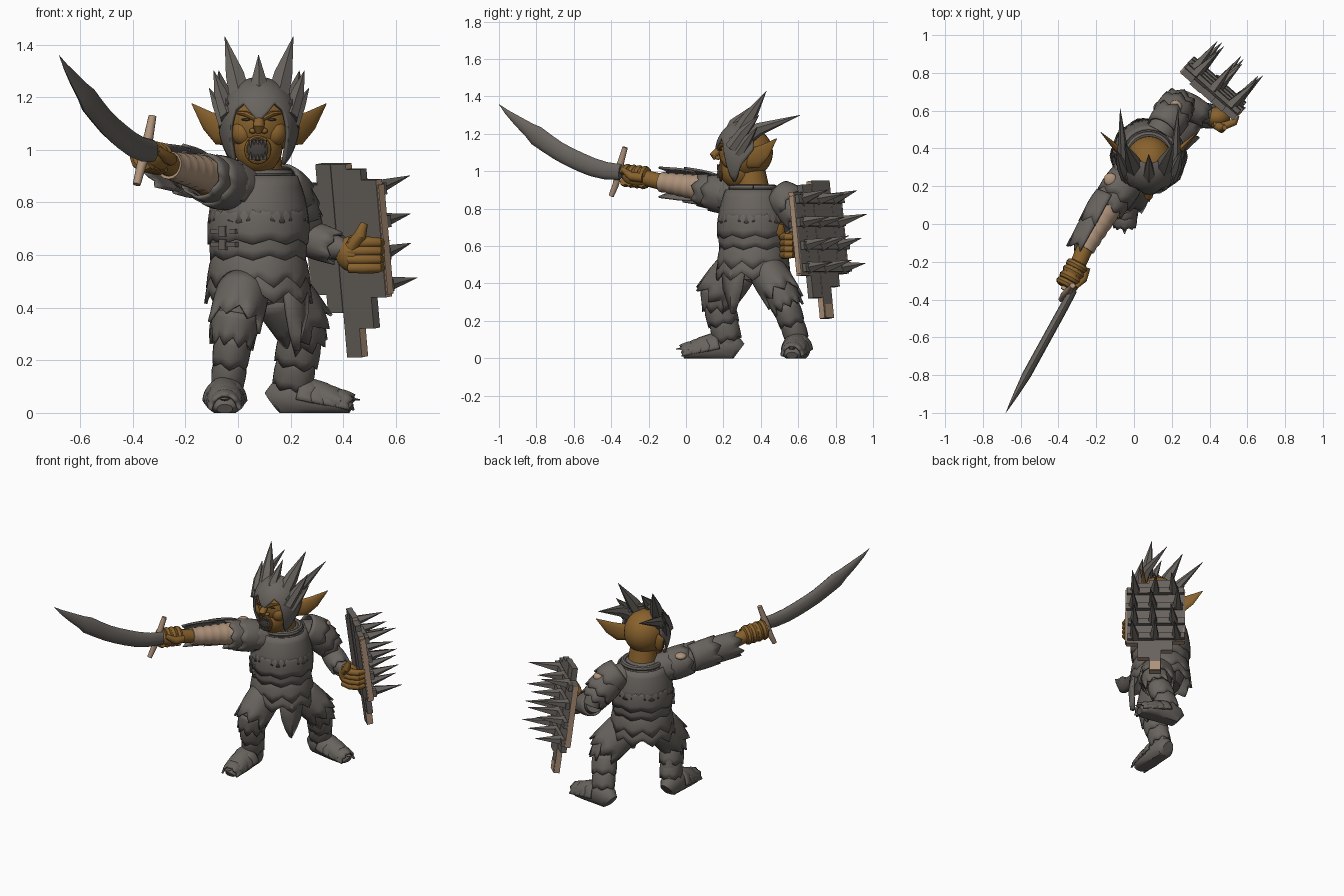
import bpy, bmesh, math, random
from mathutils import Vector as V, Matrix

if "Cube" in bpy.data.objects:
    bpy.data.objects.remove(bpy.data.objects["Cube"])

random.seed(4)
X, Y, Z = V((1, 0, 0)), V((0, 1, 0)), V((0, 0, 1))
F, L = V((.8, -.6, 0)), V((.6, .8, 0))      # torso facing and its left


def material(name, rgb):
    m = bpy.data.materials.new(name)
    m.diffuse_color = (*rgb, 1)
    m.use_nodes = True
    m.node_tree.nodes["Principled BSDF"].inputs["Base Color"].default_value = m.diffuse_color
    return m


METAL = material("dark metal", (.14, .126, .113))
SKIN = material("brown skin", (.25, .122, .026))
TAN = material("tan leather", (.43, .295, .2))
DARK = material("dark mouth", (.06, .05, .045))


def finish(name, bm, mat):
    bmesh.ops.recalc_face_normals(bm, faces=bm.faces)
    me = bpy.data.meshes.new(name)
    bm.to_mesh(me)
    bm.free()
    me.materials.append(mat)
    ob = bpy.data.objects.new(name, me)
    bpy.context.collection.objects.link(ob)
    return ob


def solidify(ob, t):
    m = ob.modifiers.new("thickness", 'SOLIDIFY')
    m.thickness, m.offset = t, 0


def loft(name, pts, rad, mat, seg=16, ref=Z, floor=False):
    """Tube through pts; each radius is a number or (along ref, across)."""
    bm, P, rings = bmesh.new(), [V(p) for p in pts], []
    for i, p in enumerate(P):
        t = (P[min(i + 1, len(P) - 1)] - P[max(i - 1, 0)]).normalized()
        a = (ref - t * ref.dot(t)).normalized()
        b = t.cross(a)
        ra, rb = rad[i] if isinstance(rad[i], tuple) else (rad[i], rad[i])
        ring = []
        for j in range(seg):
            w = math.tau * j / seg
            q = p + a * ra * math.cos(w) + b * rb * math.sin(w)
            if floor:
                q.z = max(q.z, 0)
            ring.append(bm.verts.new(q))
        rings.append(ring)
    for r, s in zip(rings, rings[1:]):
        for j in range(seg):
            k = (j + 1) % seg
            bm.faces.new((r[j], r[k], s[k], s[j]))
    bm.faces.new(rings[0][::-1])
    bm.faces.new(rings[-1])
    return finish(name, bm, mat)


def sleeve(name, p0, p1, r0, r1, teeth=9, jag=.03, ref=X, half=180, side=1.0):
    """Armour shell round the axis p0-p1 with a jagged lower edge; side squashes it across ref."""
    bm, p0, p1 = bmesh.new(), V(p0), V(p1)
    t = (p1 - p0).normalized()
    a = (ref - t * ref.dot(t)).normalized()
    b, n, full = t.cross(a) * side, teeth * 4, half == 180
    rows = []
    for k in range(5):
        s, row = k / 4, []
        for j in range(n if full else n + 1):
            w = math.radians(half) * (2 * j / n - 1)
            ext = jag * abs((j % 4) / 2 - 1) * (0, 0, .1, .4, 1)[k]
            r = r0 + (r1 - r0) * s + .007 * math.sin(math.pi * s) + .2 * ext
            row.append(bm.verts.new(p0.lerp(p1, s) + t * ext + (a * math.cos(w) + b * math.sin(w)) * r))
        rows.append(row)
    for r, s in zip(rows, rows[1:]):
        for j in range(n):
            k = (j + 1) % len(r)
            bm.faces.new((r[j], r[k], s[k], s[j]))
    solidify(finish(name, bm, METAL), .012)


def ball(name, c, r, mat, rot=None):
    bm = bmesh.new()
    bmesh.ops.create_uvsphere(bm, u_segments=28, v_segments=18, radius=1,
                              matrix=Matrix.LocRotScale(V(c), rot, V(r)))
    return finish(name, bm, mat)


def box(name, M, c, size, mat):
    bm = bmesh.new()
    bmesh.ops.create_cube(bm, size=1, matrix=M @ Matrix.LocRotScale(V(c), None, V(size)))
    return finish(name, bm, mat)


def arc(c, e1, e2, r, a0, a1, n):
    ws = [math.radians(a0 + (a1 - a0) * i / n) for i in range(n + 1)]
    return [c + (e1 * math.cos(w) + e2 * math.sin(w)) * r for w in ws]


# --- Torso and layered armour
T = V((.078, .36, 0))
zr = [(.42, .125), (.5, .155), (.58, .158), (.66, .17), (.76, .178), (.84, .17), (.89, .143), (.93, .085)]
loft("torso", [T + Z * z for z, r in zr], [r for z, r in zr], METAL, 32, F)
for i, (z0, z1, r0, r1, n) in enumerate([(.9, .74, .143, .185, 7), (.78, .66, .178, .184, 9), (.7, .6, .172, .174, 9)]):
    sleeve(f"torso_plate_{i}", T + Z * z0, T + Z * z1, r0, r1, n, .02, F)
for i, (z0, z1, r0, r1) in enumerate([(.61, .52, .163, .185), (.55, .46, .165, .192)]):
    sleeve(f"waist_skirt_{i}", T + Z * z0, T + Z * z1, r0, r1, 10, .045, F)
loft("collar", arc(T + Z * .91, X, Y, .115, 0, 360, 28), [.018] * 29, METAL, 8)
for z in (.64, .69):                          # side straps with buckles
    d = V((-.7, -.714, 0))
    M = Matrix.Translation(T + Z * z + d * .187) @ d.to_track_quat('X', 'Z').to_matrix().to_4x4()
    box("side_strap", M, (-.002, 0, 0), (.02, .13, .018), METAL)
    box("strap_buckle", M, (.006, 0, 0), (.015, .035, .04), METAL)
# front cloth
bm = bmesh.new()
C = T + F * .175
rows = [[bm.verts.new(C + L * (w * s) + F * (.02 * (1 - abs(s)) + o) + Z * z) for s in (-1, 0, 1)]
        for z, w, o in ((.56, .06, -.05), (.46, .075, 0), (.37, .062, .005), (.3, .036, 0), (.24, .006, -.005))]
for r, s in zip(rows, rows[1:]):
    for j in (0, 1):
        bm.faces.new((r[j], r[j + 1], s[j + 1], s[j]))
solidify(finish("front_cloth", bm, METAL), .016)

# --- Legs: hip, thigh, knee, shin, ankle
legs = {"right": [(.03, .3, .5), (.0, .2, .41), (-.012, .165, .33), (-.035, .215, .2), (-.045, .23, .07)],
        "left": [(.13, .41, .5), (.2, .47, .41), (.245, .52, .33), (.225, .57, .2), (.2, .605, .07)]}
feet = {"right": ((-.05, .282, 0), (0, -1, 0)), "left": ((.132, .612, 0), (.98, -.15, 0))}
for side, p in legs.items():
    p = [V(q) for q in p]
    heel, d = V(feet[side][0]), V(feet[side][1]).normalized()
    loft(side + "_leg", p, [(.11, .095), (.1, .088), (.078, .068), (.066, .055), (.058, .052)], METAL, 20, d)
    sleeve(side + "_thigh_plate", p[0].lerp(p[1], .3), p[1].lerp(p[2], .75), .107, .104, 7, .055, d, 180, .86)
    sleeve(side + "_knee_plate", p[1].lerp(p[2], .4), p[2].lerp(p[3], .35), .098, .088, 5, .035, d, 100, .84)
    for k in range(2):
        a, b = p[2].lerp(p[4], .12 + .36 * k), p[2].lerp(p[4], .5 + .34 * k)
        sleeve(f"{side}_shin_plate_{k}", a, b, .07 - .006 * k, .074 - .008 * k, 6, .02, d, 180, .84)
    prof = [(0, .05, .038), (.02, .07, .058), (.1, .085, .062), (.2, .065, .07), (.265, .045, .066), (.3, .02, .03)]
    loft(side + "_boot", [heel + d * s + Z * h * .75 for s, h, w in prof], [(h, w) for s, h, w in prof],
         METAL, 20, Z, True)
    for k in range(4):
        s, r = .1 + .045 * k, .088 - .007 * k
        sleeve(f"{side}_toe_plate_{k}", heel + d * s + Z * (.043 - .008 * k),
               heel + d * (s + .055) + Z * (.032 - .008 * k), r, r - .009, 4, .014, Z, 85, .88)
    loft(side + "_toe_spike", [heel + d * .22 + Z * .06, heel + d * .335 + Z * .05], [(.02, .05), .002], METAL, 8)

# --- Sword arm
loft("sword_arm", [(.03, .32, .83), (-.08, .19, .875), (-.16, .05, .91), (-.265, -.14, .945), (-.3, -.22, .965)],
     [.085, .075, .056, .044, .042], SKIN)
n = 17
loft("arm_wrap", [V((-.115, .12, .905)).lerp(V((-.262, -.13, .942)), i / n) for i in range(n + 1)],
     [.07 - .02 * i / n + (.004 if i % 3 else 0) for i in range(n + 1)], TAN)
OUT = V((-.86, .48, .15))
for i, (p, q, r0, r1) in enumerate([((-.12, .14, .9), (-.19, .01, .92), .085, .086),
                                    ((-.18, .03, .92), (-.265, -.12, .935), .08, .074)]):
    sleeve(f"forearm_guard_{i}", p, q, r0, r1, 3, .04, OUT, 78)
for i, (p, q, r) in enumerate([((.03, .32, .85), (-.05, .22, .87), .088), ((-.03, .25, .865), (-.1, .15, .885), .09),
                               ((-.08, .185, .88), (-.135, .09, .9), .08)]):
    sleeve(f"sword_shoulder_plate_{i}", p, q, r, r, 7, .025, Z, 180 if i else 130)
ball("sword_shoulder_emblem", (-.125, .235, .95), (.035, .035, .02), TAN)
# fist round the grip
A = V((-.48, -.88, .1)).normalized()
e1 = (Z - A * Z.dot(A)).normalized()
e2 = A.cross(e1)
C = V((-.295, -.21, .965))
ball("sword_palm", C + A * .055, (.055, .057, .09), SKIN, A.to_track_quat('Z', 'Y'))
for i in range(4):
    loft("sword_finger", arc(C + A * (.015 + .036 * i), e1, e2, .042, -80, 220, 10), [.022] * 11, SKIN, 8, A)
loft("sword_thumb", [C + e2 * -.045, C + A * .06 + e2 * -.06, C + A * .12 + e1 * .03 + e2 * -.045], [.026, .024, .014], SKIN, 10)
loft("sword_grip", [C, C + A * .16], [.02, .02], TAN, 10)
loft("sword_guard", [(-.385, -.4, .868), (-.37, -.375, .93), (-.35, -.36, 1), (-.338, -.345, 1.06), (-.325, -.325, 1.128)],
     [.015, .018, .022, .018, .015], TAN, 10, X)
blade = [(-.35, .995, .042), (-.43, 1.003, .047), (-.5, 1.022, .05), (-.56, 1.047, .051), (-.62, 1.075, .051), (-.68, 1.107, .051),
         (-.74, 1.147, .052), (-.8, 1.19, .054), (-.84, 1.222, .04), (-.9, 1.268, .028), (-.96, 1.318, .013), (-1, 1.358, .001)]
loft("sword_blade", [(-.327 + (y + .36) * .55, y, z) for y, z, h in blade],
     [(h, min(.024, h * .5)) for y, z, h in blade], METAL, 12)

# --- Shield arm
loft("shield_upper_arm", [(.14, .48, .84), (.19, .56, .83), (.23, .63, .75), (.245, .66, .68)], [.08, .08, .064, .055], METAL)
loft("shield_forearm", [(.23, .655, .69), (.28, .625, .66), (.36, .585, .63), (.42, .56, .62)], [.055, .058, .05, .036], METAL)
sleeve("shield_bracer", (.25, .645, .67), (.365, .58, .63), .06, .055, 6, .02, Z)
for i, (p, q, r) in enumerate([((.15, .5, .87), (.2, .57, .82), .083), ((.18, .55, .83), (.22, .615, .76), .083),
                               ((.205, .585, .78), (.24, .64, .72), .072)]):
    sleeve(f"shield_shoulder_plate_{i}", p, q, r, r + .005, 7, .025, X)
ball("shield_shoulder_emblem", (.22, .62, .865), (.035, .035, .03), TAN)
ball("shield_palm", (.44, .565, .605), (.07, .055, .07), SKIN)
for i in range(4):
    z = .648 - .032 * i
    loft("shield_finger", [(.42, .53, z), (.48, .52, z), (.53, .54, z), (.545, .575, z)], [.02, .022, .021, .015], SKIN, 10)
loft("shield_thumb", [(.43, .53, .63), (.465, .505, .675), (.48, .51, .72)], [.026, .024, .014], SKIN, 10, X)

# --- Shield: planks, crossbars, spikes in a tilted frame
u = V((.75, -.66, 0)).normalized()
w = (Z - V((.66, .75, 0)) * .13).normalized()
nrm = w.cross(u) if w.cross(u).y > 0 else u.cross(w)
M = Matrix((u, w, nrm)).transposed().to_4x4()
M.translation = V((.418, .712, .65))
for i, (lo, hi) in enumerate([(-.2, .22), (-.27, .3), (-.44, .3), (-.33, .28), (-.21, .24)]):
    ob = box(f"shield_plank_{i}", M, (-.15 + .075 * i, (lo + hi) / 2, random.uniform(-.005, .005)),
             (.075, hi - lo, .036), METAL)
    ob.data.materials.append(TAN)
    for f in ob.data.polygons:                # bare wood on cut ends and outer edges
        if f.normal.dot(w) < -.9 or (i in (0, 2, 4) and abs(f.normal.dot(u)) > .9):
            f.material_index = 1
for s in (-1, 1):
    box("shield_edge_wood", M, (.19 * s, .01, 0), (.008, .42, .034), TAN)
box("shield_chipped_end", M, (.0, -.4, .019), (.065, .07, .004), TAN)
for r, wz in enumerate((.2, .075, -.05, -.17)):
    box(f"shield_crossbar_{r}", M, (random.uniform(-.01, .01), wz, .03), (.37, .045, .024), METAL)
    for c in range(3):
        b = V((-.135 + .135 * c + random.uniform(-.015, .015), wz, .025))
        tip = b + V((random.uniform(-.02, .02), random.uniform(0, .03), random.uniform(.17, .205)))
        loft("shield_spike", [M @ b, M @ tip], [.034, .001], METAL, 5, u)

# --- Head
H = V((.08, 0, 0))
loft("neck", [(.08, .36, .86), (.08, .34, 1.02)], [.095, .08], SKIN, 20, X)
ball("skull", (.08, .32, 1.1), (.128, .145, .138), SKIN)
ball("jaw", (.077, .275, 1.01), (.092, .095, .102), SKIN)
loft("nose", [(.08, .2, 1.14), (.08, .172, 1.11), (.078, .148, 1.085), (.078, .158, 1.064)], [.014, .02, .022, .01], SKIN, 12, X)
ball("mouth", (.075, .187, 1.0), (.042, .02, .045), DARK)
loft("lips", arc(V((.075, .187, 1)), X, Z * 1.08, .044, 0, 360, 24), [.008] * 25, SKIN, 8, Y)
for s in (-1, 1):
    ball("nostril", (.078 + .022 * s, .172, 1.072), (.013, .016, .011), SKIN)
    ball("eye", (.08 + .047 * s, .187, 1.115), (.02, .008, .005), DARK)
    loft("brow", [H + V((.012 * s, .175, 1.117)), H + V((.05 * s, .185, 1.137)), H + V((.085 * s, .213, 1.142))],
         [.01, .011, .006], SKIN, 8)
    ball("cheek", (.08 + .06 * s, .235, 1.065), (.045, .045, .05), SKIN)
    loft("ear", [H + V((x * s, y, z)) for x, y, z in ((.09, .33, 1.06), (.15, .38, 1.075), (.195, .425, 1.11), (.255, .485, 1.175))],
         [(.045, .024), (.058, .02), (.04, .014), (.002, .002)], SKIN, 12)
for i in range(5):                            # teeth, upper and lower
    x = .047 + .014 * i
    big = .026 if i in (0, 4) else .015
    loft("upper_tooth", [(x, .172, 1.036), (x, .166, 1.033 - big)], [.008, .001], METAL, 6, X)
    loft("lower_tooth", [(x, .172, .964), (x, .166, .968 + big)], [.008, .001], METAL, 6, X)

# --- Open helmet: a shell whose lower edge follows a brow and cheek outline
edge = [(0, 1.105), (26, 1.175), (39, 1.15), (46, 1.08), (51, .98), (58, .94), (70, .97), (80, 1.03), (106, 1.12)]


def low(a):
    for (a0, z0), (a1, z1) in zip(edge, edge[1:]):
        if a <= a1:
            return z0 + (z1 - z0) * (a - a0) / (a1 - a0)


bm, cols = bmesh.new(), []
for th in range(-105, 106, 3):
    col, z0 = [], low(abs(th))
    for k in range(15):
        z = z0 + (1.269 - z0) * math.sin(k / 14 * math.pi / 2)
        R = math.sqrt(max(0, 1 - ((z - 1.1) / .17) ** 2)) if z > 1.1 else 1 - .3 * ((1.1 - z) / .16) ** 2
        q = math.radians(th)
        col.append(bm.verts.new((.08 + .147 * math.sin(q) * R, .32 - .158 * math.cos(q) * R, z)))
    cols.append(col)
for c, d in zip(cols, cols[1:]):
    for k in range(14):
        bm.faces.new((c[k], d[k], d[k + 1], c[k + 1]))
bmesh.ops.remove_doubles(bm, verts=bm.verts, dist=.0005)
solidify(finish("helmet", bm, METAL), .014)

# --- Helmet crest: broad swept back blades, mirrored
crest = [((.06, .26, 1.15), (.09, .335, 1.28), (.13, .43, 1.43), .055, .05), ((.105, .26, 1.14), (.14, .39, 1.225), (.153, .61, 1.3), .05, .035),
         ((.115, .25, 1.12), (.145, .31, 1.21), (.172, .39, 1.3), .045, .035), ((.125, .28, 1.09), (.155, .33, 1.17), (.19, .38, 1.235), .035, .03)]
for s in (-1, 1):
    for i, (a, b, c, r, q) in enumerate(crest):
        loft(f"crest_spike_{i}", [H + V((p[0] * s, p[1], p[2])) for p in (a, b, c)],
             [(r, q), (r * .72, q * .8), (.001, .001)], METAL, 6, Y)
loft("crest_spike_middle", [(.08, .22, 1.13), (.08, .27, 1.25), (.078, .37, 1.36)], [(.05, .04), (.042, .034), (.001, .001)], METAL, 6, Y)

# --- Smooth shading with sharp creases
for ob in bpy.context.scene.objects:
    ob.select_set(True)
    bpy.context.view_layer.objects.active = ob
bpy.ops.object.shade_smooth_by_angle(angle=math.radians(38))
